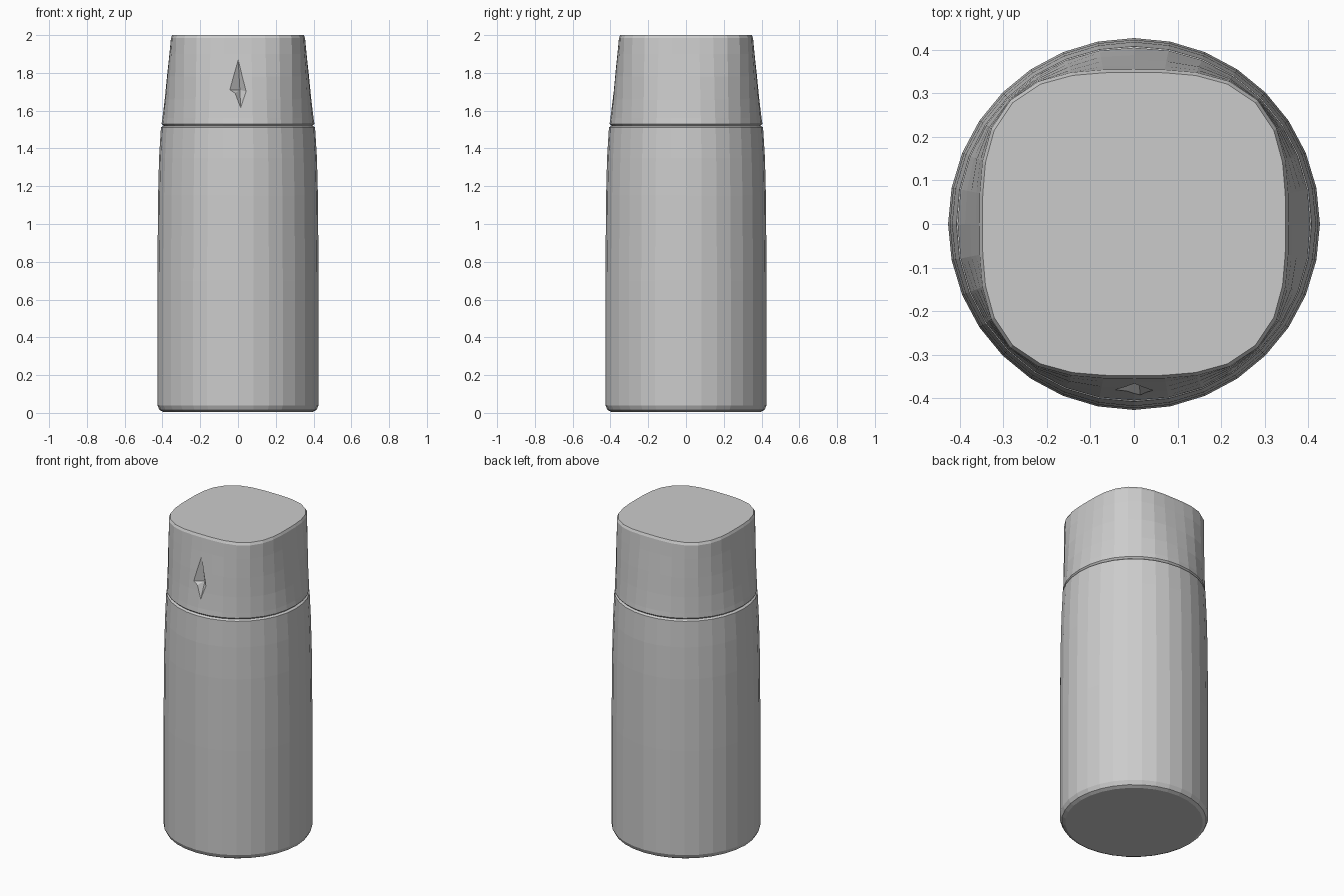
import bpy, bmesh
from math import sin, cos, pi, log

if "Cube" in bpy.data.objects:
    bpy.data.objects.remove(bpy.data.objects["Cube"])

SIDES = 32


def ring_points(axis, diag, z):
    """Superellipse ring: 'axis' radius on x/y, 'diag' radius at 45 degrees."""
    n = 1 / (0.5 - log(diag / axis, 2) * 1.0)
    for i in range(SIDES):
        a = 2 * pi * i / SIDES
        c, s = cos(a), sin(a)
        r = axis / (abs(c) ** n + abs(s) ** n) ** (1 / n)
        yield r * c, r * s, z


def add_object(name, bm):
    bmesh.ops.recalc_face_normals(bm, faces=bm.faces)
    mesh = bpy.data.meshes.new(name)
    bm.to_mesh(mesh)
    bm.free()
    obj = bpy.data.objects.new(name, mesh)
    bpy.context.collection.objects.link(obj)
    return obj


def loft(name, profile):
    """Skin rings of (axis radius, diagonal radius, z) with end caps."""
    bm = bmesh.new()
    rings = [[bm.verts.new(p) for p in ring_points(*row)] for row in profile]
    for lo, hi in zip(rings, rings[1:]):
        for i in range(SIDES):
            j = (i + 1) % SIDES
            bm.faces.new((lo[i], lo[j], hi[j], hi[i]))
    bm.faces.new(rings[0][::-1])
    bm.faces.new(rings[-1])
    return add_object(name, bm)


def open_seam(obj, z):
    """Remove the hidden disc where the two parts meet."""
    bm = bmesh.new()
    bm.from_mesh(obj.data)
    hidden = [f for f in bm.faces if all(abs(v.co.z - z) < 1e-4 for v in f.verts)]
    bmesh.ops.delete(bm, geom=hidden, context='FACES')
    bm.to_mesh(obj.data)
    bm.free()


# Round body with softened foot and a shallow groove at the top
body = loft("bottle_body", [
    (0.395, 0.395, 0.005), (0.415, 0.415, 0.015), (0.427, 0.427, 0.04),
    (0.427, 0.427, 0.7), (0.423, 0.423, 1.15), (0.418, 0.418, 1.35),
    (0.408, 0.411, 1.512), (0.395, 0.40, 1.52)])

# Cap that blends from round to a rounded square
cap = loft("bottle_cap", [
    (0.395, 0.40, 1.52), (0.405, 0.409, 1.53), (0.400, 0.408, 1.56),
    (0.388, 0.405, 1.66), (0.376, 0.404, 1.78), (0.363, 0.403, 1.9),
    (0.355, 0.402, 1.985), (0.348, 0.394, 2.0)])

# Drop-shaped dent in the front of the cap
bm = bmesh.new()
outline = [(0, 1.89), (-0.03, 1.79), (-0.055, 1.71), (-0.02, 1.69),
           (0.015, 1.60), (0.05, 1.70), (0.025, 1.79)]
edge = [bm.verts.new((x, -0.388 + (z - 1.66) * 0.107 - 0.006, z)) for x, z in outline]
tip = bm.verts.new((0.01, -0.345, 1.71))
front = bm.verts.new((0, -0.45, 1.74))
for a, b in zip(edge, edge[1:] + edge[:1]):
    bm.faces.new((a, b, tip))
    bm.faces.new((b, a, front))
cutter = add_object("dent_cutter", bm)
cutter.hide_render = True

cut = cap.modifiers.new("dent", 'BOOLEAN')
cut.operation = 'DIFFERENCE'
cut.solver = 'EXACT'
cut.object = cutter
bpy.context.view_layer.objects.active = cap
bpy.ops.object.modifier_apply(modifier=cut.name)
bpy.data.objects.remove(cutter)

for part in (body, cap):
    open_seam(part, 1.52)
